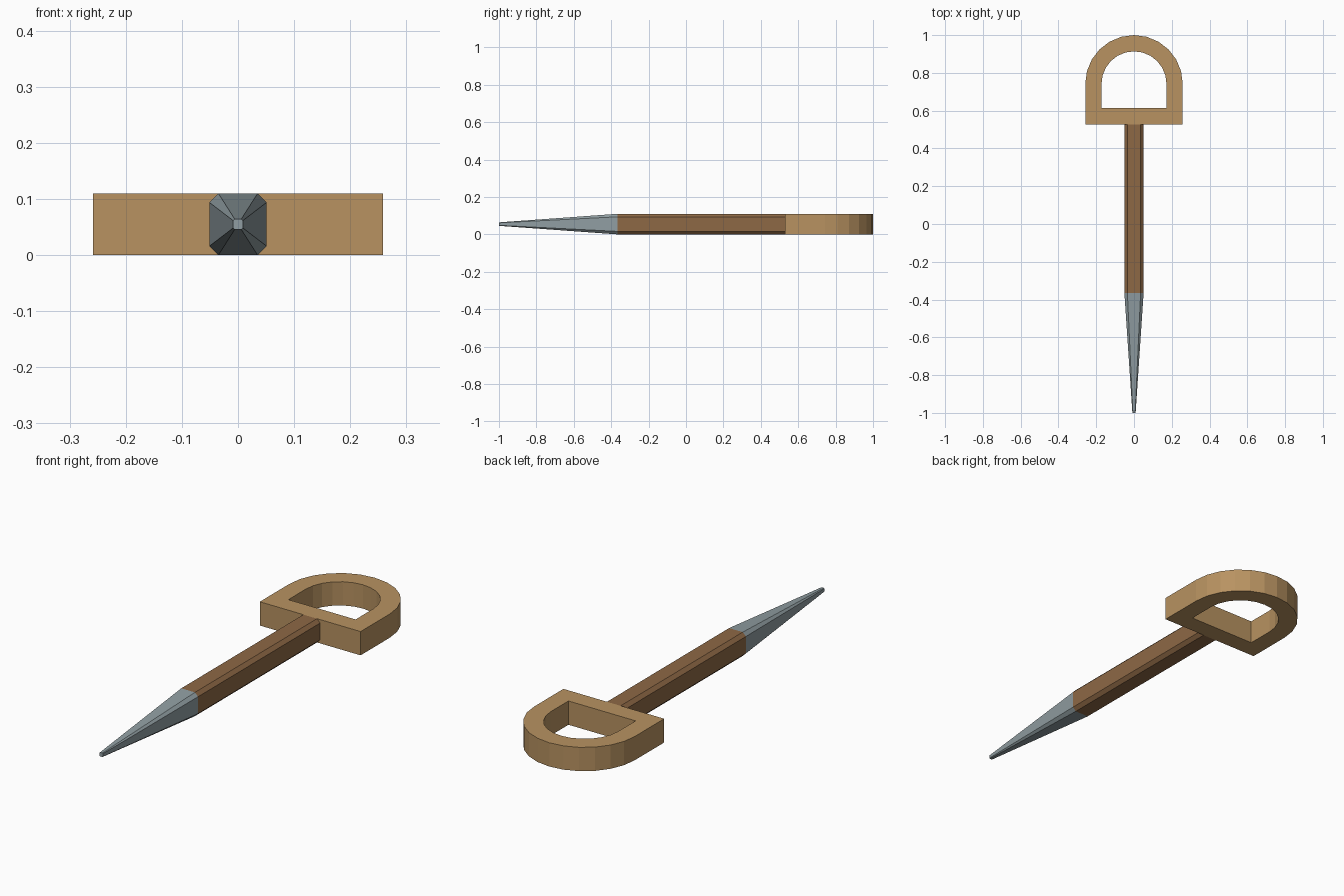
import bpy, bmesh
from math import sin, cos, pi

if "Cube" in bpy.data.objects:
    bpy.data.objects.remove(bpy.data.objects["Cube"])

H = 0.11          # overall thickness
ARC = 12          # segments in the handle's half circle


def material(name, rgb):
    m = bpy.data.materials.new(name)
    m.diffuse_color = (*rgb, 1)
    m.use_nodes = True
    m.node_tree.nodes["Principled BSDF"].inputs["Base Color"].default_value = m.diffuse_color
    return m


def skin(name, rings, mat, closed=False):
    """Join successive rings of points with quads; cap the ends unless closed."""
    bm = bmesh.new()
    loops = [[bm.verts.new(p) for p in ring] for ring in rings]
    pairs = list(zip(loops, loops[1:]))
    if closed:
        pairs.append((loops[-1], loops[0]))
    else:
        bm.faces.new(loops[0])
        bm.faces.new(loops[-1])
    n = len(loops[0])
    for a, b in pairs:
        for i in range(n):
            j = (i + 1) % n
            bm.faces.new((a[i], a[j], b[j], b[i]))
    bmesh.ops.recalc_face_normals(bm, faces=bm.faces)
    me = bpy.data.meshes.new(name)
    bm.to_mesh(me)
    bm.free()
    me.materials.append(mat)
    ob = bpy.data.objects.new(name, me)
    bpy.context.collection.objects.link(ob)
    return ob


def d_outline(r, y_base, z, cy=0.742):
    """D shape: half circle over a straight base."""
    arc = [(r * cos(pi * i / ARC), cy + r * sin(pi * i / ARC), z) for i in range(ARC + 1)]
    return arc + [(-r, y_base, z), (r, y_base, z)]


def octagon(y, s=1.0, hx=0.051, hz=H / 2, c=0.016):
    """Rectangle with cut corners, scaled about the shaft axis."""
    pts = [(hx, hz - c), (hx - c, hz), (c - hx, hz), (-hx, hz - c),
           (-hx, c - hz), (c - hx, -hz), (hx - c, -hz), (hx, c - hz)]
    return [(x * s, y, H / 2 + z * s) for x, z in pts]


handle_wood = material("handle_wood", (0.48, 0.29, 0.12))
shaft_wood = material("shaft_wood", (0.27, 0.14, 0.06))
steel = material("steel", (0.28, 0.34, 0.36))

# D-shaped grip
skin("handle", [d_outline(0.258, 0.528, 0), d_outline(0.258, 0.528, H),
                d_outline(0.172, 0.614, H), d_outline(0.172, 0.614, 0)],
     handle_wood, closed=True)

# Chamfered wooden shaft
skin("shaft", [octagon(-0.365), octagon(0.528)], shaft_wood)

# Tapered metal point
skin("point", [octagon(-1.0, 0.17), octagon(-0.365)], steel)
